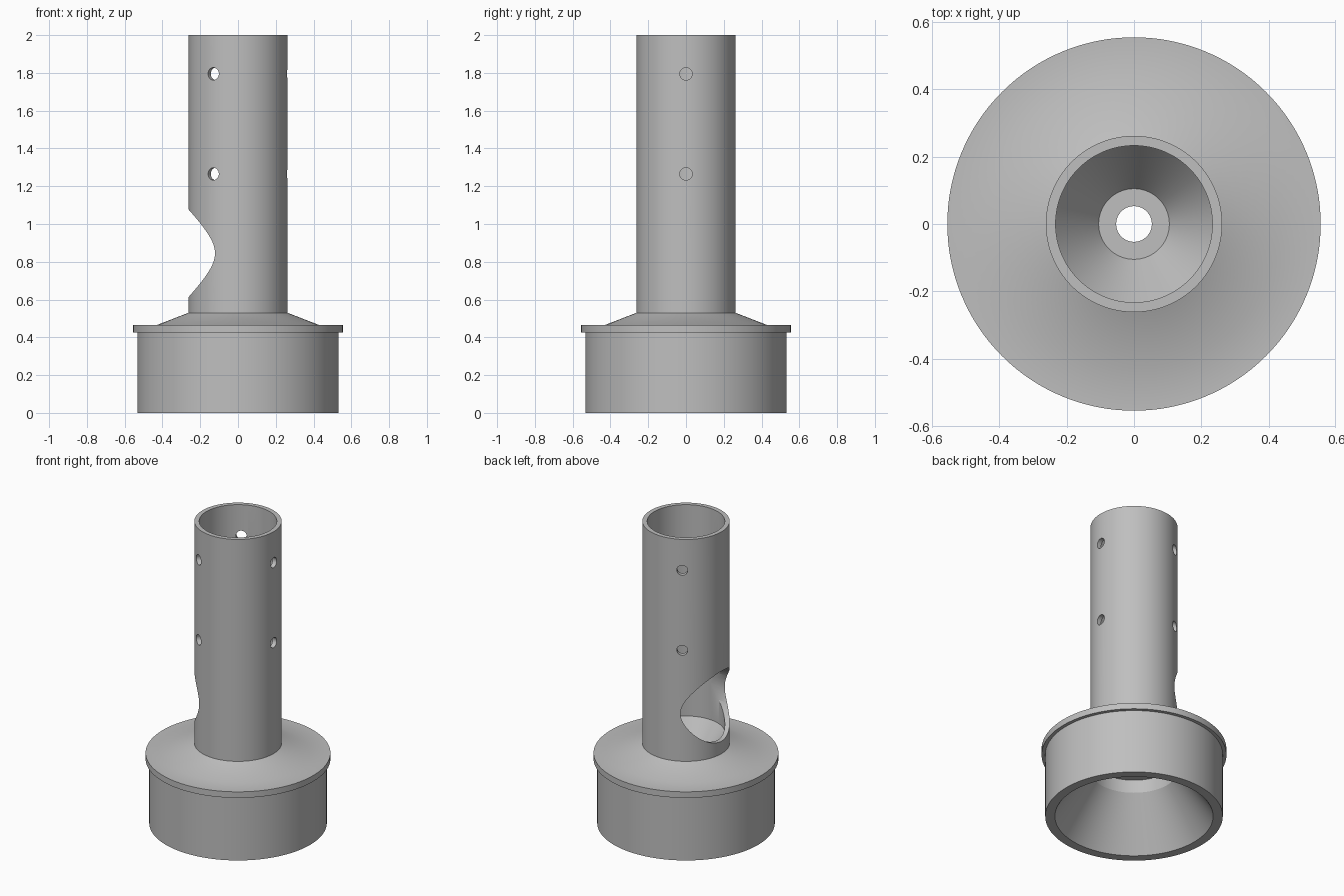
import bpy
import bmesh
import math
from mathutils import Matrix

cube = bpy.data.objects.get("Cube")
if cube:
    bpy.data.objects.remove(cube, do_unlink=True)

SEGMENTS = 128
TUBE_R, BORE_R = 0.262, 0.233

grey = bpy.data.materials.new("plain grey")
grey.use_nodes = True
grey.diffuse_color = (0.52, 0.52, 0.52, 1)
grey.node_tree.nodes["Principled BSDF"].inputs["Base Color"].default_value = grey.diffuse_color


def add_object(name, bm):
    bmesh.ops.recalc_face_normals(bm, faces=bm.faces[:])
    mesh = bpy.data.meshes.new(name)
    bm.to_mesh(mesh)
    bm.free()
    mesh.materials.append(grey)
    obj = bpy.data.objects.new(name, mesh)
    bpy.context.collection.objects.link(obj)
    return obj


def lathe(name, profile):
    """Revolve a closed (radius, height) profile around z."""
    bm = bmesh.new()
    verts = [bm.verts.new((r, 0, z)) for r, z in profile]
    edges = [bm.edges.new((a, b)) for a, b in zip(verts, verts[1:] + verts[:1])]
    bmesh.ops.spin(bm, geom=verts + edges, cent=(0, 0, 0), axis=(0, 0, 1),
                   angle=math.tau, steps=SEGMENTS)
    bmesh.ops.remove_doubles(bm, verts=bm.verts[:], dist=0.0001)
    return add_object(name, bm)


def radial_cutter(name, radius, start, end, z, degrees, segments):
    """Cylinder pointing outward from the z axis at a given angle."""
    bm = bmesh.new()
    place = (Matrix.Rotation(math.radians(degrees), 4, "Z")
             @ Matrix.Translation(((start + end) / 2, 0, z))
             @ Matrix.Rotation(math.pi / 2, 4, "Y"))
    bmesh.ops.create_cone(bm, cap_ends=True, segments=segments, radius1=radius,
                          radius2=radius, depth=end - start, matrix=place)
    obj = add_object(name, bm)
    obj.hide_render = True
    return obj


# Body: hollow base, flange, sloping shoulder, tube and inner funnel
body = lathe("flanged_tube", [
    # outside, from the foot to the tube rim
    (0.475, 0), (0.533, 0), (0.533, 0.425), (0.555, 0.425), (0.555, 0.465),
    (0.43, 0.465), (TUBE_R, 0.53), (TUBE_R, 2),
    # bore and funnel, down through the drain hole
    (BORE_R, 2), (BORE_R, 0.60), (0.105, 0.43), (0.053, 0.43), (0.053, 0.40),
    # cavity under the funnel
    (0.26, 0.40), (0.26, 0.313),
])

# Side opening and three columns of small round holes
cutters = [radial_cutter("side_opening_cutter", 0.232, 0, 0.5, 0.845, 180, 96)]
for angle in (0, 120, 240):
    for height in (1.265, 1.795):
        cutters.append(radial_cutter("small_hole_cutter", 0.033, 0.15, 0.35,
                                     height, angle, 32))

bpy.ops.object.select_all(action="DESELECT")
body.select_set(True)
bpy.context.view_layer.objects.active = body
for cutter in cutters:
    mod = body.modifiers.new("cut", "BOOLEAN")
    mod.operation = "DIFFERENCE"
    mod.solver = "EXACT"
    mod.object = cutter
    bpy.ops.object.modifier_apply(modifier=mod.name)
    bpy.data.objects.remove(cutter, do_unlink=True)

bpy.ops.object.shade_smooth_by_angle(angle=math.radians(30))
